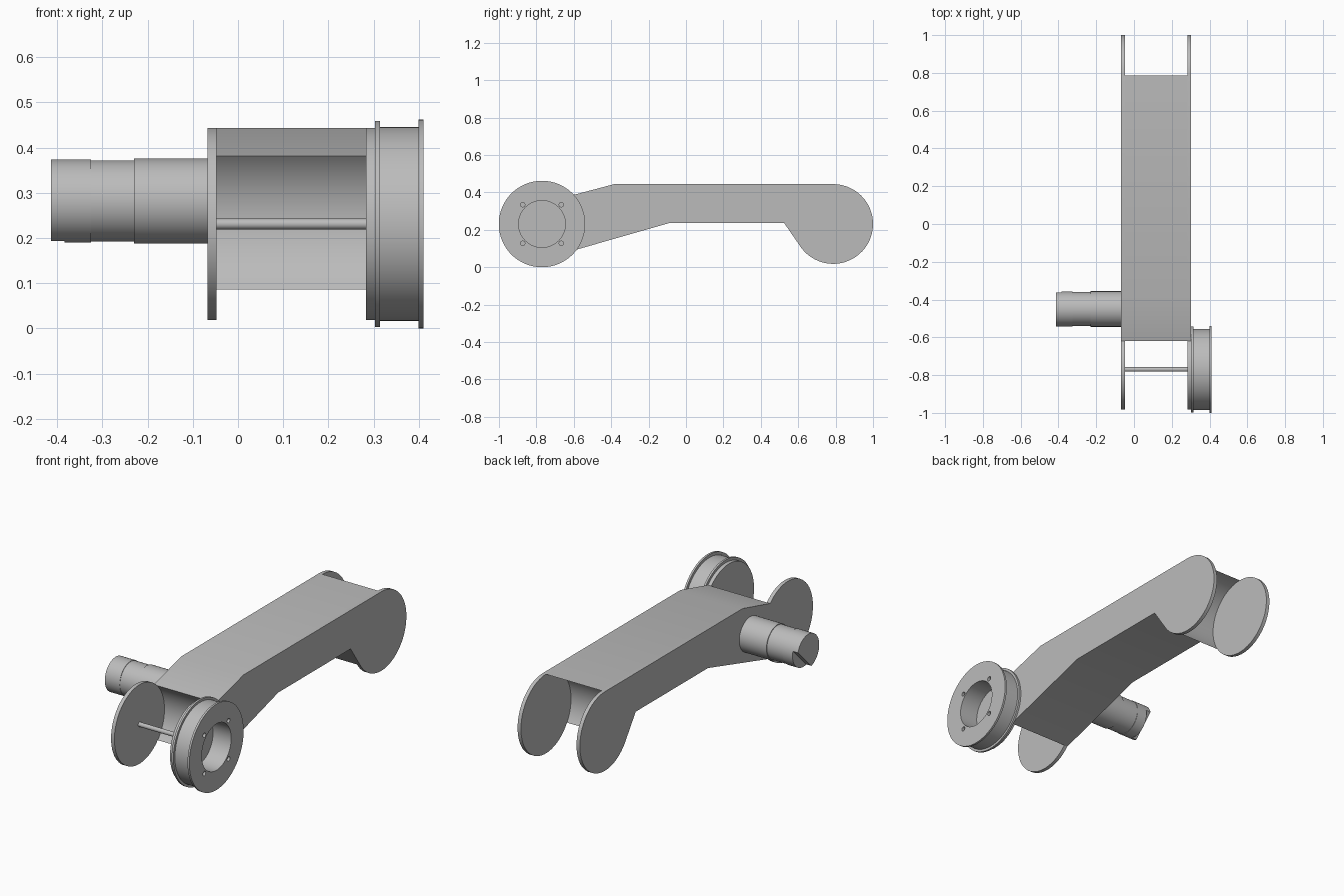
import bpy, bmesh
from math import sin, cos, radians, pi
from mathutils import Matrix

cube = bpy.data.objects.get("Cube")
if cube:
    bpy.data.objects.remove(cube, do_unlink=True)

grey = bpy.data.materials.new("plain grey")
grey.use_nodes = True
grey.diffuse_color = (0.5, 0.5, 0.5, 1)
grey.node_tree.nodes["Principled BSDF"].inputs["Base Color"].default_value = (0.5, 0.5, 0.5, 1)

CZ = 0.231                       # height of both end centres
FRONT, BACK, R = -0.77, 0.787, 0.213
X_LEFT, X_RIGHT, PLATE = 0.283, -0.048, 0.02
SHAFT_Y, SHAFT_Z = -0.45, 0.282


def finish(name, bm):
    bmesh.ops.recalc_face_normals(bm, faces=bm.faces)
    mesh = bpy.data.meshes.new(name)
    bm.to_mesh(mesh)
    bm.free()
    ob = bpy.data.objects.new(name, mesh)
    bpy.context.collection.objects.link(ob)
    mesh.materials.append(grey)
    smooth(ob)
    return ob


def smooth(ob):
    bpy.ops.object.select_all(action='DESELECT')
    ob.select_set(True)
    bpy.context.view_layer.objects.active = ob
    bpy.ops.object.shade_smooth_by_angle(angle=radians(25))


def arc(cy, start, end, n=48):
    angles = [radians(start + (end - start) * i / n) for i in range(n + 1)]
    return [(cy + R * cos(a), CZ + R * sin(a)) for a in angles]


def extrude(name, outline, x0, x1):
    """Side outline (y, z) extruded across x."""
    bm = bmesh.new()
    face = bm.faces.new([bm.verts.new((x0, y, z)) for y, z in outline])
    new = bmesh.ops.extrude_face_region(bm, geom=[face])["geom"]
    bmesh.ops.translate(bm, vec=(x1 - x0, 0, 0),
                        verts=[v for v in new if isinstance(v, bmesh.types.BMVert)])
    return finish(name, bm)


def lathe(name, profile, y, z, closed=False, n=96):
    """Profile (x, radius) turned about an axis along x."""
    bm = bmesh.new()
    rings = [[bm.verts.new((x, y + r * cos(2 * pi * i / n), z + r * sin(2 * pi * i / n)))
              for i in range(n)] for x, r in profile]
    pairs = list(zip(rings, rings[1:]))
    if closed:
        pairs.append((rings[-1], rings[0]))
    else:
        bm.faces.new(rings[0])
        bm.faces.new(rings[-1])
    for a, b in pairs:
        for i in range(n):
            j = (i + 1) % n
            bm.faces.new((a[i], a[j], b[j], b[i]))
    return finish(name, bm)


def cut(target, cutter):
    cutter.hide_render = True
    mod = target.modifiers.new("cut", 'BOOLEAN')
    mod.operation, mod.solver, mod.object = 'DIFFERENCE', 'EXACT', cutter
    bpy.ops.object.select_all(action='DESELECT')
    bpy.context.view_layer.objects.active = target
    target.select_set(True)
    bpy.ops.object.modifier_apply(modifier=mod.name)
    bpy.data.objects.remove(cutter, do_unlink=True)
    smooth(target)


# Side plates: round ends joined by the bent arm
top_bend, low_bend, heel = (-0.385, CZ + R), (-0.09, 0.236), (0.525, 0.236)
plate = arc(FRONT, 45, 317) + [low_bend, heel] + arc(BACK, -147, 90) + [top_bend]
extrude("left_side_plate", plate, X_LEFT, X_LEFT + PLATE)
extrude("right_side_plate", plate, X_RIGHT - PLATE, X_RIGHT)

# Arm body: same bends, hollowed round at both ends
body = arc(FRONT, 45, -43, 24) + [low_bend, heel] + arc(BACK, 213, 90, 32) + [top_bend]
extrude("arm_body", body, X_RIGHT, X_LEFT)

# Thin rod across the front fork
lathe("cross_rod", [(X_RIGHT, 0.012), (X_LEFT, 0.012)], FRONT, CZ, n=24)

# Flanged wheel with a wide bore and four bolt holes
wheel = lathe("flanged_wheel", [
    (0.303, 0.125), (0.303, 0.228), (0.314, 0.228), (0.314, 0.215), (0.4, 0.215),
    (0.4, 0.231), (0.411, 0.231), (0.411, 0.125)], FRONT, CZ, closed=True)
for sy in (-1, 1):
    for sz in (-1, 1):
        cut(wheel, lathe("bolt_hole_cutter", [(0.35, 0.012), (0.45, 0.012)],
                         FRONT + sy * 0.103, CZ + sz * 0.103, n=20))

# Stepped shaft with a flat cut into its end
shaft = lathe("stepped_shaft", [
    (X_RIGHT - PLATE, 0.094), (-0.23, 0.094), (-0.23, 0.09), (-0.325, 0.09),
    (-0.325, 0.092), (-0.414, 0.092)], SHAFT_Y, SHAFT_Z, n=64)
bm = bmesh.new()
bmesh.ops.create_cube(bm, size=1, matrix=Matrix.Translation((-0.414, SHAFT_Y, SHAFT_Z))
                      @ Matrix.Rotation(radians(-45), 4, 'X')
                      @ Matrix.Translation((0, 0.095, 0))
                      @ Matrix.Diagonal((0.06, 0.1, 0.3, 1)))
cut(shaft, finish("flat_cutter", bm))
